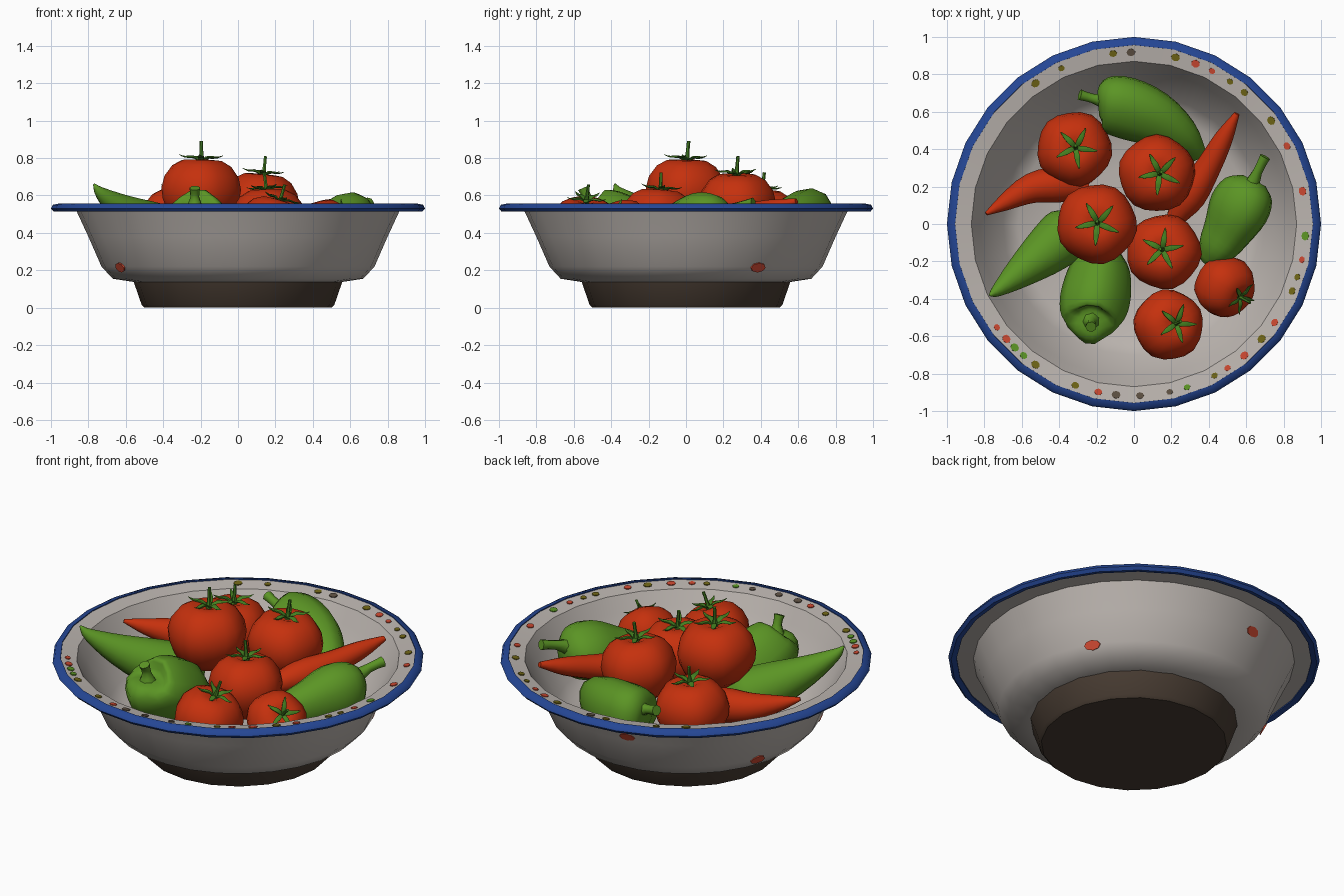
import bpy, bmesh, math
from mathutils import Vector

if "Cube" in bpy.data.objects:
    bpy.data.objects.remove(bpy.data.objects["Cube"])

def mat(name, c):
    m = bpy.data.materials.new(name)
    m.diffuse_color = (*c, 1)
    m.use_nodes = True
    m.node_tree.nodes["Principled BSDF"].inputs["Base Color"].default_value = m.diffuse_color
    return m

ENAMEL = mat("enamel grey", (0.50, 0.46, 0.43))
BLUE = mat("rim blue", (0.018, 0.062, 0.30))
BROWN = mat("foot brown", (0.065, 0.045, 0.032))
RED = mat("tomato red", (0.56, 0.030, 0.004))
GREEN = mat("pepper green", (0.105, 0.30, 0.018))
STEM = mat("stem green", (0.06, 0.22, 0.015))
OLIVE = mat("spot olive", (0.16, 0.13, 0.008))
SPOT_RED = mat("spot red", (0.60, 0.065, 0.03))
SPOT_BROWN = mat("spot brown", (0.11, 0.08, 0.055))

def skin(bm, rings, caps=True, loop=False):
    """Bridge rings of points into a surface."""
    vs = [[bm.verts.new(p) for p in r] for r in rings]
    pairs = list(zip(vs, vs[1:])) + ([(vs[-1], vs[0])] if loop else [])
    for a, b in pairs:
        n = len(a)
        for i in range(n):
            j = (i + 1) % n
            bm.faces.new((a[i], a[j], b[j], b[i]))
    if caps and not loop:
        bm.faces.new(vs[0][::-1])
        bm.faces.new(vs[-1])

def finish(bm, name, m, angle=50):
    bmesh.ops.recalc_face_normals(bm, faces=bm.faces)
    me = bpy.data.meshes.new(name)
    bm.to_mesh(me)
    bm.free()
    ob = bpy.data.objects.new(name, me)
    bpy.context.collection.objects.link(ob)
    me.materials.append(m)
    bpy.ops.object.select_all(action='DESELECT')
    ob.select_set(True)
    bpy.context.view_layer.objects.active = ob
    bpy.ops.object.shade_smooth_by_angle(angle=math.radians(angle))
    return ob

def lathe_rings(profile, n, lobes=0, amp=0.0):
    rings = []
    for r, z in profile:
        ring = []
        for i in range(n):
            t = math.tau * i / n
            k = r * (1 + amp * math.cos(lobes * t))
            ring.append(Vector((k * math.cos(t), k * math.sin(t), z)))
        rings.append(ring)
    return rings

def catmull(pts, steps):
    """Smooth (x, y, z, radius) points."""
    p = [Vector(q) for q in pts]
    p = [2 * p[0] - p[1]] + p + [2 * p[-1] - p[-2]]
    out = []
    for a, b, c, d in zip(p, p[1:], p[2:], p[3:]):
        for s in range(steps):
            t = s / steps
            out.append(0.5 * (2 * b + (c - a) * t + (2 * a - 5 * b + 4 * c - d) * t * t
                              + (3 * b - a - 3 * c + d) * t ** 3))
    return out + [p[-2]]

def sweep(bm, pts, n=12, lobes=0, amp=0.0, flat=1.0, steps=3, xf=None):
    q = catmull(pts, steps)
    axis = (q[-1] - q[0]).xyz.normalized()
    ref = Vector((0, 0, 1)) if abs(axis.z) < 0.85 else Vector((0, 1, 0))
    rings = []
    for i, v in enumerate(q):
        t = (q[min(i + 1, len(q) - 1)] - q[max(i - 1, 0)]).xyz.normalized()
        u = t.cross(ref).normalized()
        w = u.cross(t)
        ring = []
        for k in range(n):
            a = math.tau * k / n
            r = max(v.w, 0.002) * (1 + amp * math.cos(lobes * a))
            p = v.xyz + u * r * math.cos(a) + w * r * flat * math.sin(a)
            ring.append(xf(p) if xf else p)
        rings.append(ring)
    skin(bm, rings)

# bowl: foot, enamel shell and blue rim
bm = bmesh.new()
skin(bm, lathe_rings([(0.50, 0.0), (0.515, 0.015), (0.56, 0.145)], 20))
finish(bm, "bowl_foot", BROWN, 35)

bm = bmesh.new()
skin(bm, lathe_rings([(0.54, 0.135), (0.67, 0.155), (0.73, 0.22), (0.80, 0.38), (0.865, 0.52),
                      (0.965, 0.528), (0.965, 0.553), (0.87, 0.538), (0.825, 0.46),
                      (0.70, 0.25), (0.62, 0.19), (0.3, 0.175)], 28))
finish(bm, "bowl_shell", ENAMEL, 40)

bm = bmesh.new()
skin(bm, lathe_rings([(0.955, 0.52), (0.985, 0.513), (1.0, 0.53), (0.99, 0.55), (0.957, 0.557)], 28),
     loop=True)
finish(bm, "bowl_rim", BLUE, 60)

# painted flecks on the flange and outer wall
def disc(bm, pos, nrm, ru, rv):
    u = Vector((-pos.y, pos.x, 0)).normalized()
    w = nrm.cross(u).normalized()
    skin(bm, [[pos + nrm * h + u * ru * math.cos(math.tau * k / 8) + w * rv * math.sin(math.tau * k / 8)
               for k in range(8)] for h in (-0.004, 0.004)])

FLECKS = {
    "olive": (OLIVE, (125, 115, 97, 76, 56, 50, 37, -18, -23, -42, -62, -110, -125)),
    "red": (SPOT_RED, (69, 63, 27, 11, -12, -35, -50, -57, -102, -138, -143)),
    "green": (GREEN, (-4, -72, -130, -134)),
    "brown": (SPOT_BROWN, (91, -78, -88, -96)),
}
for key, (m, angles) in FLECKS.items():
    bm = bmesh.new()
    for i, a in enumerate(angles):
        t = math.radians(a)
        s = (0.024, 0.018, 0.021)[i % 3]
        disc(bm, Vector((0.918 * math.cos(t), 0.918 * math.sin(t), 0.547)),
             Vector((-0.15 * math.cos(t), -0.15 * math.sin(t), 1)).normalized(), s, s * 0.85)
    finish(bm, "rim_flecks_" + key, m, 30)

bm = bmesh.new()
for a, r, z in ((32, 0.727, 0.215), (102, 0.81, 0.41), (157, 0.727, 0.215), (210, 0.727, 0.215)):
    t = math.radians(a)
    disc(bm, Vector((r * math.cos(t), r * math.sin(t), z)),
         Vector((math.cos(t), math.sin(t), -0.5)).normalized(), 0.045, 0.028)
finish(bm, "wall_flecks", SPOT_RED, 30)

# tomatoes: centre, radius, direction of the stem
TOMATO = [(0.15, -0.82), (0.45, -0.78), (0.8, -0.52), (0.96, -0.15), (1.0, 0.12), (0.93, 0.42),
          (0.74, 0.69), (0.5, 0.83), (0.28, 0.85), (0.1, 0.78)]
TOMATOES = [
    ((-0.32, 0.40, 0.46), 0.20, (0.05, 0.05, 1)),
    ((0.12, 0.27, 0.54), 0.205, (0.1, 0.0, 1)),
    ((-0.20, 0.00, 0.61), 0.213, (0.03, 0.03, 1)),
    ((0.16, -0.15, 0.46), 0.20, (-0.05, 0.08, 1)),
    ((0.18, -0.54, 0.42), 0.188, (0.3, 0.05, 1)),
    ((0.48, -0.33, 0.41), 0.165, (0.6, -0.42, 0.6)),
]
for i, (c, r, d) in enumerate(TOMATOES):
    rot = Vector(d).to_track_quat('Z', 'Y')
    xf = lambda p: Vector(c) + rot @ (p * r)
    bm = bmesh.new()
    skin(bm, [[xf(p) for p in ring] for ring in lathe_rings(TOMATO, 20, 5, 0.025)])
    finish(bm, f"tomato_{i + 1}", RED, 80)
    # leafy star and stalk
    bm = bmesh.new()
    for k in range(5):
        t = math.tau * k / 5 + i * 0.5
        cx, sy = math.cos(t), math.sin(t)
        sweep(bm, [(0.03 * cx, 0.03 * sy, 0.82, 0.06), (0.22 * cx, 0.22 * sy, 0.92, 0.085),
                   (0.42 * cx, 0.42 * sy, 0.91, 0.06), (0.58 * cx, 0.58 * sy, 0.96, 0.01)],
              5, flat=0.4, steps=2, xf=xf)
    sweep(bm, [(0, 0, 0.76, 0.09), (0.01, 0, 1.0, 0.05), (0.04, 0, 1.32, 0.045)], 6, steps=2, xf=xf)
    finish(bm, f"tomato_stem_{i + 1}", STEM)

# green peppers and red chillies: (x, y, z, radius) along the body
def pod(name, m, pts, lobes=0, amp=0.0, stem=None):
    bm = bmesh.new()
    sweep(bm, pts, 14, lobes, amp)
    if stem:
        sweep(bm, stem, 7, steps=2)
    finish(bm, name, m, 70)

pod("pepper_back", GREEN, [(-0.19, 0.65, 0.48, 0.07), (-0.15, 0.65, 0.48, 0.145), (-0.04, 0.63, 0.47, 0.165),
                           (0.11, 0.57, 0.45, 0.15), (0.25, 0.47, 0.41, 0.11), (0.345, 0.37, 0.36, 0.05)],
    3, 0.06, [(-0.15, 0.655, 0.52, 0.05), (-0.22, 0.67, 0.54, 0.026), (-0.29, 0.69, 0.56, 0.03)])
pod("pepper_right", GREEN, [(0.645, 0.23, 0.46, 0.07), (0.62, 0.18, 0.46, 0.14), (0.57, 0.08, 0.45, 0.163),
                            (0.50, -0.05, 0.42, 0.13), (0.44, -0.14, 0.40, 0.10), (0.39, -0.21, 0.38, 0.04)],
    3, 0.06, [(0.62, 0.19, 0.50, 0.05), (0.66, 0.28, 0.54, 0.026), (0.70, 0.36, 0.56, 0.03)])
pod("pepper_left", GREEN, [(-0.28, 0.05, 0.36, 0.06), (-0.34, -0.03, 0.38, 0.14), (-0.45, -0.13, 0.43, 0.135),
                           (-0.61, -0.26, 0.52, 0.085), (-0.73, -0.355, 0.61, 0.035), (-0.77, -0.38, 0.66, 0.006)])
pod("pepper_front", GREEN, [(-0.17, -0.14, 0.35, 0.09), (-0.18, -0.23, 0.38, 0.15), (-0.20, -0.36, 0.43, 0.175),
                            (-0.22, -0.46, 0.47, 0.17), (-0.23, -0.53, 0.51, 0.135), (-0.23, -0.54, 0.54, 0.05)],
    4, 0.06, [(-0.23, -0.52, 0.53, 0.05), (-0.23, -0.53, 0.59, 0.025), (-0.23, -0.55, 0.64, 0.03)])
pod("chilli_right", RED, [(0.22, 0.03, 0.42, 0.05), (0.30, 0.15, 0.45, 0.085), (0.40, 0.31, 0.49, 0.068),
                          (0.48, 0.46, 0.53, 0.05), (0.55, 0.59, 0.57, 0.015)])
pod("chilli_left", RED, [(-0.25, 0.19, 0.42, 0.06), (-0.40, 0.21, 0.44, 0.095), (-0.55, 0.19, 0.46, 0.08),
                         (-0.69, 0.115, 0.49, 0.045), (-0.79, 0.055, 0.52, 0.01)])
